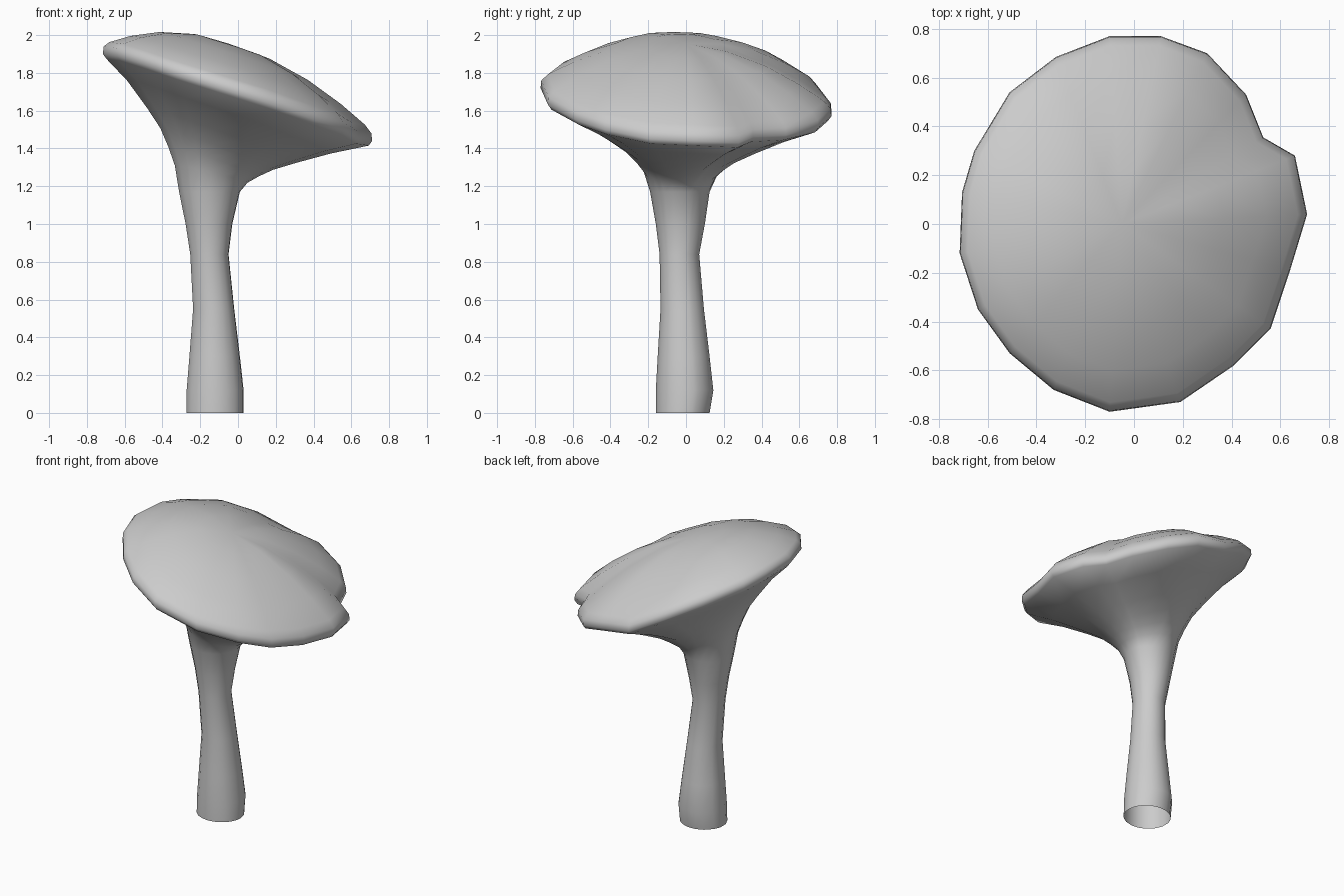
import bpy, bmesh, math
from mathutils import Vector

if "Cube" in bpy.data.objects:
    bpy.data.objects.remove(bpy.data.objects["Cube"])

# cap rim outline: x, y, height of the upper edge (counter-clockwise)
RIM = [(.71, .04, 1.49), (.66, .28, 1.48), (.53, .355, 1.51), (.46, .53, 1.52),
       (.30, .70, 1.56), (.11, .77, 1.62), (-.10, .77, 1.65), (-.32, .685, 1.76),
       (-.51, .54, 1.85), (-.655, .30, 1.91), (-.705, .13, 1.94), (-.715, -.12, 1.95),
       (-.64, -.35, 1.94), (-.51, -.53, 1.90), (-.33, -.68, 1.84), (-.10, -.77, 1.77),
       (.19, -.73, 1.68), (.41, -.58, 1.60), (.56, -.43, 1.55), (.64, -.19, 1.50)]
# stem sections: z, x min, x max, y min, y max
STEM = [(0, -.275, .03, -.16, .125), (.12, -.275, .03, -.16, .145),
        (.30, -.26, .01, -.15, .125), (.55, -.24, -.02, -.135, .095),
        (.84, -.255, -.05, -.14, .07), (1.0, -.28, -.03, -.16, .10),
        (1.17, -.315, .01, -.19, .125)]
# flare between stem and rim: outward fraction, upward fraction
FLARE = [(.06, .20), (.15, .34), (.26, .48), (.44, .63), (.72, .84)]
APEX = Vector((-.05, 0, 1.955))

rim = [Vector(p) for p in RIM]
angles = [math.atan2(p.y, p.x + .14) for p in rim]


def stem_ring(z, x0, x1, y0, y1):
    return [Vector(((x0 + x1) / 2 + (x1 - x0) / 2 * math.cos(a),
                    (y0 + y1) / 2 + (y1 - y0) / 2 * math.sin(a), z)) for a in angles]


def scaled(s, dz):
    return [Vector((p.x * s, p.y * s, p.z + dz)) for p in rim]


def dome_ring(t):
    return [APEX.lerp(p, t) + Vector((0, 0, .065 * 4 * t * (1 - t))) for p in rim]


# stem, flared underside, rounded rim, domed top
rings = [stem_ring(*s) for s in STEM]
neck, under = rings[-1], scaled(.975, -.075)
for out, up in FLARE:
    rings.append([Vector((n.x + (u.x - n.x) * out, n.y + (u.y - n.y) * out,
                          n.z + (u.z - n.z) * up)) for n, u in zip(neck, under)])
rings += [under, scaled(1, -.05), scaled(.995, -.01)]
rings += [dome_ring(t) for t in (.95, .78, .55, .28)]

bm = bmesh.new()
loops = [[bm.verts.new(p) for p in ring] for ring in rings]
n = len(rim)
for a, b in zip(loops, loops[1:]):
    for i in range(n):
        j = (i + 1) % n
        bm.faces.new((a[i], a[j], b[j], b[i]))
top = bm.verts.new(APEX)
for i in range(n):
    bm.faces.new((loops[-1][i], loops[-1][(i + 1) % n], top))
bmesh.ops.recalc_face_normals(bm, faces=bm.faces)

mesh = bpy.data.meshes.new("mushroom")
bm.to_mesh(mesh)
bm.free()
mushroom = bpy.data.objects.new("mushroom", mesh)
bpy.context.collection.objects.link(mushroom)
for poly in mesh.polygons:
    poly.use_smooth = True
